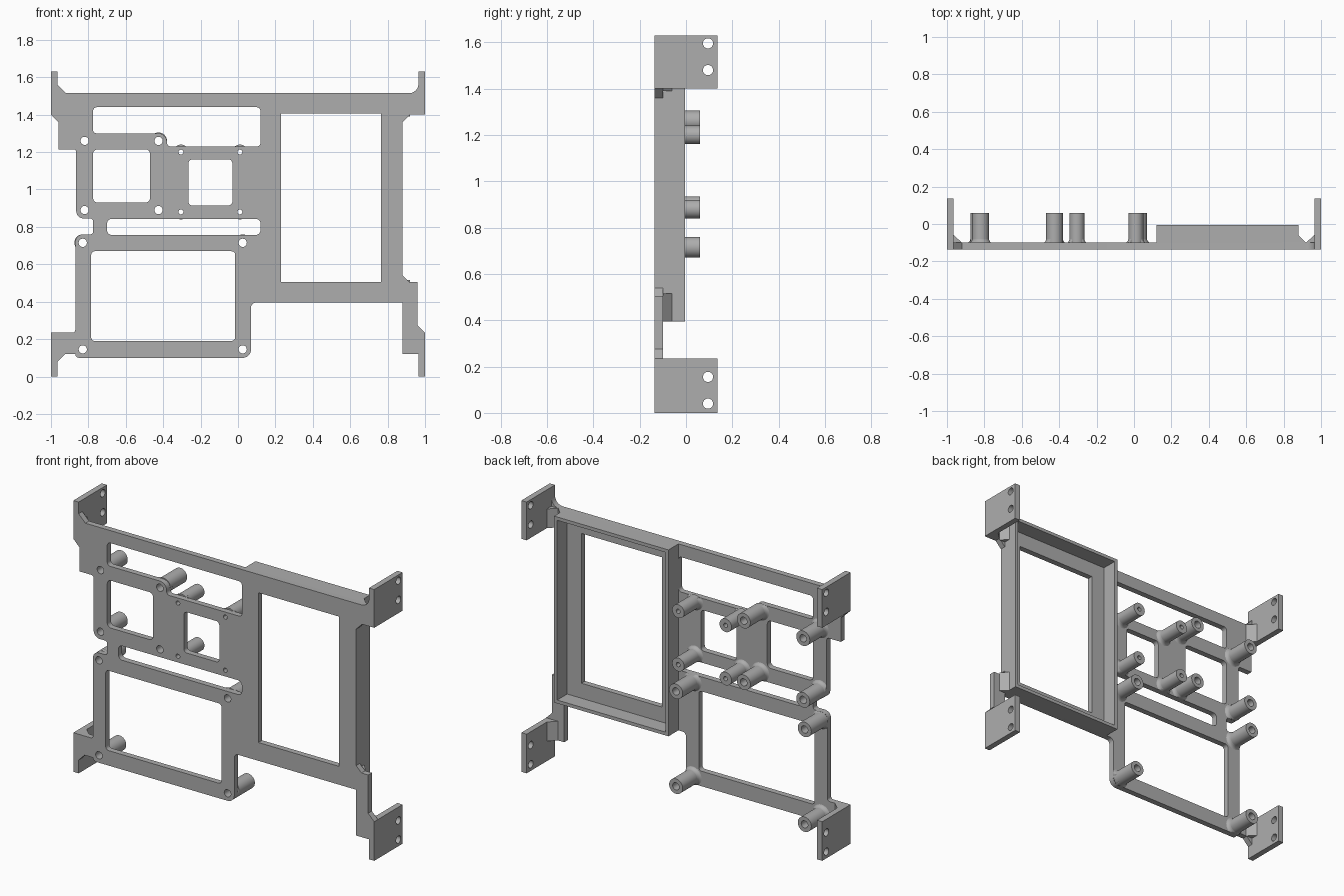
import bpy, bmesh
from math import sin, cos, pi
from mathutils import Matrix, Vector

cube = bpy.data.objects.get("Cube")
if cube:
    bpy.data.objects.remove(cube, do_unlink=True)

grey = bpy.data.materials.new("plain grey")
grey.use_nodes = True
GREY = (0.42, 0.42, 0.42, 1)
grey.diffuse_color = GREY
grey.node_tree.nodes["Principled BSDF"].inputs["Base Color"].default_value = GREY

FRONT, BACK, FLOOR, BOX_BACK, POST_END = -0.135, -0.1, -0.1, -0.005, 0.06


def finish(obj, bm):
    bmesh.ops.remove_doubles(bm, verts=bm.verts, dist=0.0001)
    bmesh.ops.recalc_face_normals(bm, faces=bm.faces)
    bm.to_mesh(obj.data)
    bm.free()
    obj.data.materials.clear()
    obj.data.materials.append(grey)
    bpy.ops.object.select_all(action='DESELECT')
    obj.select_set(True)
    bpy.context.view_layer.objects.active = obj
    bpy.ops.object.shade_smooth_by_angle()
    return obj


def rounded(points, steps=6):
    """Closed loop; each point is (x, y) or (x, y, corner radius)."""
    out = []
    for i, p in enumerate(points):
        c = Vector(p[:2])
        r = p[2] if len(p) > 2 else 0
        if not r:
            out.append(c)
            continue
        u = (Vector(points[i - 1][:2]) - c).normalized() * r
        v = (Vector(points[(i + 1) % len(points)][:2]) - c).normalized() * r
        for k in range(steps + 1):
            a = k / steps * pi / 2
            out.append(c + u * (1 - sin(a)) + v * (1 - cos(a)))
    return out


def rect(x0, x1, y0, y1, r=0):
    return rounded([(x0, y0, r), (x1, y0, r), (x1, y1, r), (x0, y1, r)])


def circle(x, y, r, n=24):
    return [Vector((x + r * cos(2 * pi * k / n), y + r * sin(2 * pi * k / n))) for k in range(n)]


def extrude(name, loops, axis, low, high):
    """Fill nested loops (inner ones become holes) and extrude along an axis."""
    curve = bpy.data.curves.new(name, 'CURVE')
    curve.dimensions = '2D'
    curve.fill_mode = 'BOTH'
    curve.extrude = (high - low) / 2
    for loop in loops:
        s = curve.splines.new('POLY')
        s.points.add(len(loop) - 1)
        for p, co in zip(s.points, loop):
            p.co = (co.x, co.y, 0, 1)
        s.use_cyclic_u = True
    temp = bpy.data.objects.new(name, curve)
    bpy.context.collection.objects.link(temp)
    deps = bpy.context.evaluated_depsgraph_get()
    mesh = bpy.data.meshes.new_from_object(temp.evaluated_get(deps))
    bpy.data.objects.remove(temp, do_unlink=True)
    mid = (low + high) / 2
    to_world = {
        'X': lambda c: (c.z + mid, c.x, c.y),
        'Y': lambda c: (c.x, c.z + mid, c.y),
        'Z': lambda c: (c.x, c.y, c.z + mid),
    }[axis]
    obj = bpy.data.objects.new(name, mesh)
    bpy.context.collection.objects.link(obj)
    bm = bmesh.new()
    bm.from_mesh(mesh)
    for v in bm.verts:
        v.co = to_world(v.co.copy())
    return finish(obj, bm)


# Face plate outline, clockwise from the top left
outline = rounded([
    (-1, 1.63), (-0.965, 1.63), (-0.965, 1.56), (-0.92, 1.515),
    (0.965, 1.515, 0.05), (0.965, 1.63), (1, 1.63), (1, 1.4),
    (0.92, 1.4), (0.88, 1.36), (0.88, 0.54), (0.915, 0.505),
    (0.96, 0.505), (0.96, 0.275), (1, 0.235), (1, 0), (0.965, 0),
    (0.965, 0.12), (0.88, 0.12), (0.88, 0.395), (0.07, 0.395, 0.025),
    (0.07, 0.1, 0.045), (-0.87, 0.1, 0.02), (-0.87, 0.12), (-0.925, 0.12), (-0.965, 0.08),
    (-0.965, 0), (-1, 0), (-1, 0.235), (-0.87, 0.235, 0.015),
    (-0.87, 0.76, 0.04), (-0.775, 0.76, 0.015), (-0.775, 0.845, 0.015),
    (-0.865, 0.845, 0.04), (-0.865, 1.215, 0.015), (-0.96, 1.215),
    (-0.96, 1.36), (-1, 1.4)])

windows = [
    rounded([(-0.775, 1.44, 0.02), (0.12, 1.44, 0.02), (0.12, 1.23, 0.02),
             (-0.38, 1.23, 0.02), (-0.38, 1.3, 0.045), (-0.775, 1.3, 0.02)]),
    rect(-0.775, -0.47, 0.93, 1.215, 0.025),
    rect(-0.265, -0.03, 0.915, 1.16, 0.02),
    rect(-0.7, 0.12, 0.757, 0.843, 0.025),
    rect(-0.785, -0.015, 0.19, 0.67, 0.02),
    rect(0.23, 0.765, 0.505, 1.405)]

# Standoff positions: x, z, outer radius, bore radius
posts = [(x, z, 0.045, 0.022) for x in (-0.82, -0.425) for z in (0.89, 1.26)]
posts += [(x, z, 0.04, 0.013) for x in (-0.305, 0.01) for z in (0.88, 1.2)]
posts += [(x, z, 0.045, 0.022) for x in (-0.83, 0.025) for z in (0.145, 0.715)]

bores = [circle(x, z, b) for x, z, r, b in posts]
extrude("face_plate", [outline] + windows + bores, 'Y', FRONT, BACK)

# Deep screen frame behind the big window
extrude("screen_frame", [rect(0.12, 0.88, 0.395, 1.515), rect(0.14, 0.86, 0.415, 1.495)],
        'Y', FLOOR, BOX_BACK)

# Standoffs with flared feet trimmed to the plate
trimmer = extrude("foot_trimmer", [outline] + windows, 'Y', FRONT, 0.03)
trimmer.hide_render = True


def flare(name, x, z, r, size=0.024, n=32):
    arc = [(r + size * (1 - sin(a)), BACK - 0.003 + size * (1 - cos(a)))
           for a in (k / 5 * pi / 2 for k in range(6))]
    profile = arc + [(r - 0.008, arc[-1][1]), (r - 0.008, arc[0][1])]
    bm = bmesh.new()
    rings = []
    for k in range(n):
        t = 2 * pi * k / n
        rings.append([bm.verts.new((x + d * cos(t), y, z + d * sin(t))) for d, y in profile])
    for k in range(n):
        a, b = rings[k], rings[(k + 1) % n]
        for j in range(len(profile)):
            i = (j + 1) % len(profile)
            bm.faces.new((a[j], a[i], b[i], b[j]))
    obj = bpy.data.objects.new(name, bpy.data.meshes.new(name))
    bpy.context.collection.objects.link(obj)
    finish(obj, bm)
    trim = obj.modifiers.new("trim", 'BOOLEAN')
    trim.operation = 'INTERSECT'
    trim.solver = 'EXACT'
    trim.object = trimmer
    deps = bpy.context.evaluated_depsgraph_get()
    mesh = bpy.data.meshes.new_from_object(obj.evaluated_get(deps))
    obj.modifiers.clear()
    obj.data = mesh


for i, (x, z, r, b) in enumerate(posts):
    extrude(f"standoff_{i + 1}", [circle(x, z, r, 32), circle(x, z, b)], 'Y', BACK, POST_END)
    flare(f"standoff_foot_{i + 1}", x, z, r)
bpy.data.objects.remove(trimmer, do_unlink=True)

# Corner mounting brackets with gussets against the plate
for side, sx in (("left", 1), ("right", -1)):
    low, high = sorted((sx * 0.965, sx))
    for level, z0, z1, holes, g0, g1 in (("lower", 0, 0.235, (0.04, 0.155), 0.12, 0.235),
                                         ("upper", 1.4, 1.63, (1.48, 1.595), 1.4, 1.515)):
        loops = [rect(-0.135, 0.135, z0, z1)] + [circle(0.095, h, 0.022) for h in holes]
        extrude(f"{level}_{side}_bracket", loops, 'X', low, high)
        wedge = rounded([(sx * 0.965, BACK), (sx * 0.92, BACK), (sx * 0.965, BACK + 0.042)])
        extrude(f"{level}_{side}_gusset", [wedge], 'Z', g0, g1)

# Gussets along the outer wall of the screen frame
wedge = rounded([(0.88, BACK), (0.92, BACK), (0.88, BACK + 0.04)])
for level, g0, g1 in (("lower", 0.395, 0.515), ("upper", 1.39, 1.515)):
    extrude(f"{level}_frame_gusset", [wedge], 'Z', g0, g1)
